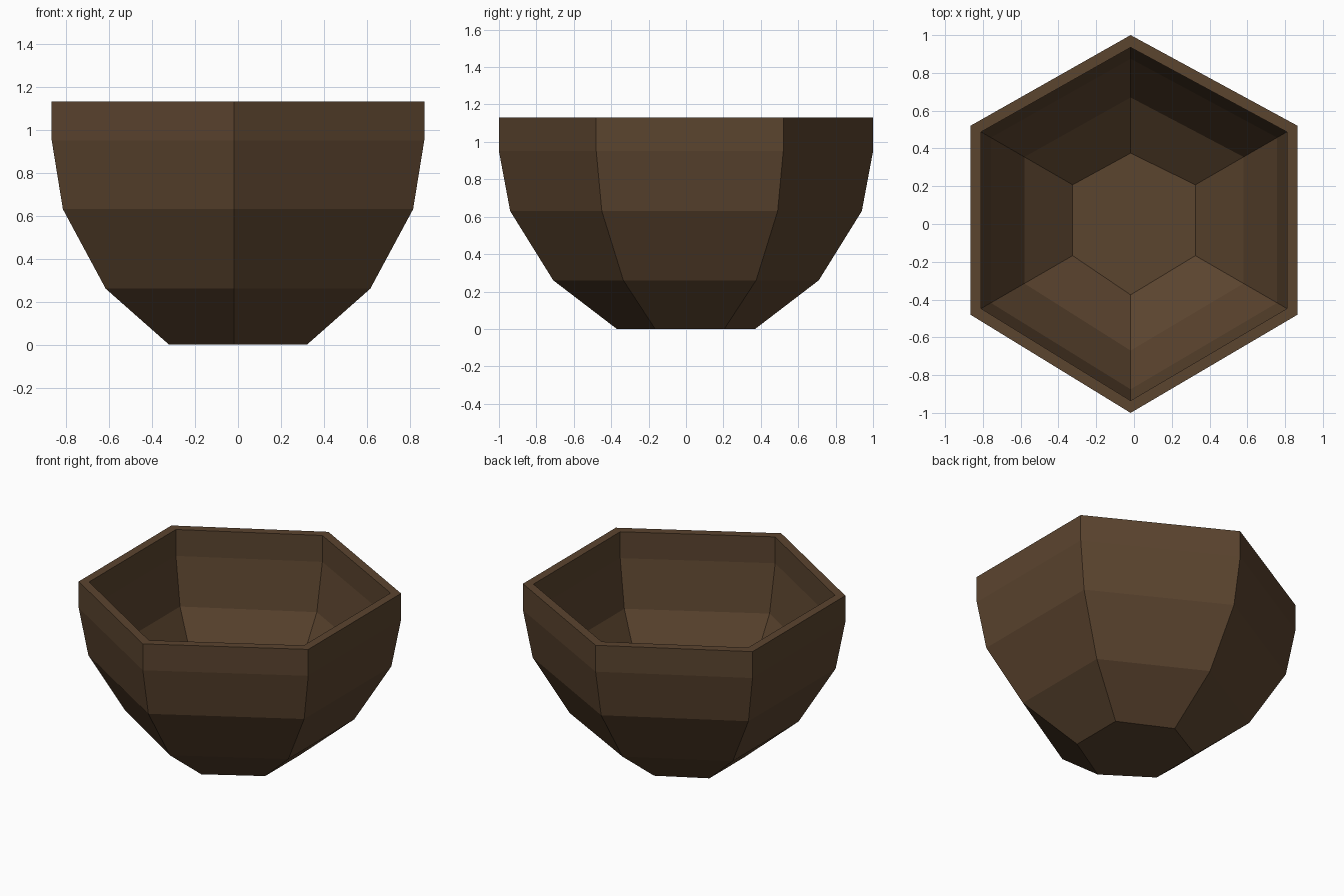
import bpy
import math

cube = bpy.data.objects.get("Cube")
if cube:
    bpy.data.objects.remove(cube, do_unlink=True)

# One brown for the whole bowl
brown = bpy.data.materials.new("dark_wood_brown")
brown.use_nodes = True
colour = (0.105, 0.058, 0.028, 1)
brown.diffuse_color = colour
shader = brown.node_tree.nodes["Principled BSDF"]
shader.inputs["Base Color"].default_value = colour
shader.inputs["Roughness"].default_value = 0.8

SIDES = 6
# Corner radius and height: up the outside, over the rim, down the inside
profile = [(0.37, 0), (0.71, 0.26), (0.94, 0.63), (1, 0.95), (1, 1.13),
           (0.935, 1.13), (0.935, 0.95), (0.875, 0.63), (0.67, 0.28), (0.375, 0.06)]


def corner(radius, height, i):
    """Hexagon corner; front and back corners lean a little to one side."""
    angle = math.pi / 2 + i * math.tau / SIDES
    x, y = radius * math.cos(angle), radius * math.sin(angle)
    if i % 3 == 0:
        return (-0.018, y, height)
    return (x, y + 0.02, height)


verts = [corner(r, z, i) for r, z in profile for i in range(SIDES)]
faces = []
for ring in range(len(profile) - 1):
    low, high = ring * SIDES, (ring + 1) * SIDES
    for i in range(SIDES):
        j = (i + 1) % SIDES
        faces.append((low + i, low + j, high + j, high + i))

# Underside and inner floor
last = (len(profile) - 1) * SIDES
faces.append(tuple(reversed(range(SIDES))))
faces.append(tuple(range(last, last + SIDES)))

mesh = bpy.data.meshes.new("bowl")
mesh.from_pydata(verts, [], faces)
mesh.materials.append(brown)
mesh.update()
bowl = bpy.data.objects.new("bowl", mesh)
bpy.context.collection.objects.link(bowl)
